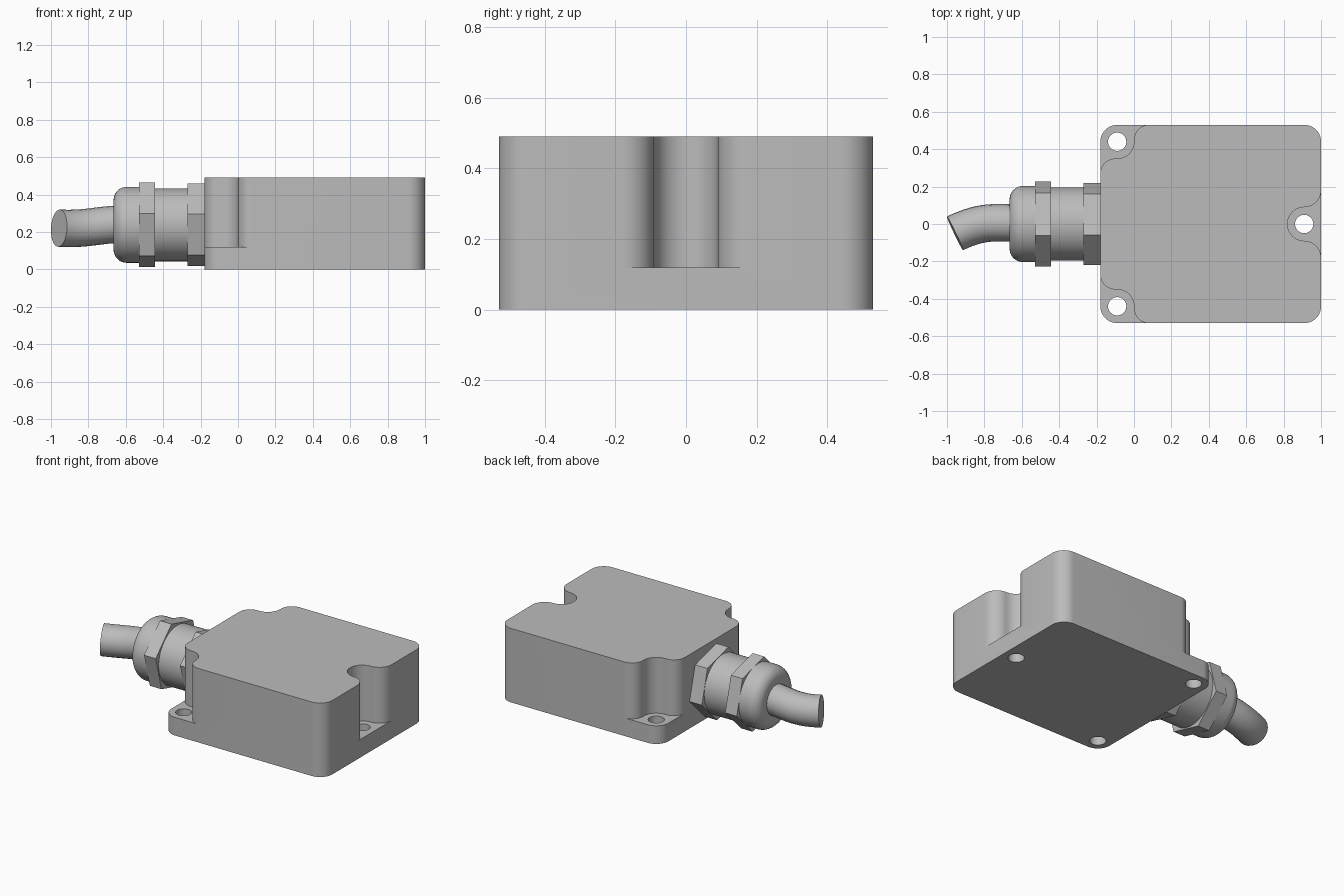
import bpy
import bmesh
from math import cos, sin, pi, radians
from mathutils import Matrix

if "Cube" in bpy.data.objects:
    bpy.data.objects.remove(bpy.data.objects["Cube"])

grey = bpy.data.materials.new("plain grey")
grey.use_nodes = True
colour = (0.5, 0.5, 0.5, 1)
grey.diffuse_color = colour
grey.node_tree.nodes["Principled BSDF"].inputs["Base Color"].default_value = colour

LEFT, RIGHT, HALF_Y, TOP, BASE = -0.18, 1.0, 0.53, 0.49, 0.12
R = 0.09
AXIS_Z = 0.238


def arc(cx, cy, r, start, end, n=12):
    """Points on an arc, angles in degrees."""
    return [(cx + r * cos(radians(start + (end - start) * i / n)),
             cy + r * sin(radians(start + (end - start) * i / n))) for i in range(n + 1)]


def finish(obj):
    obj.data.materials.clear()
    obj.data.materials.append(grey)
    bpy.ops.object.select_all(action='DESELECT')
    obj.select_set(True)
    bpy.context.view_layer.objects.active = obj
    bpy.ops.object.shade_smooth_by_angle(angle=radians(30))


def mesh_object(name, bm):
    bmesh.ops.remove_doubles(bm, verts=bm.verts, dist=1e-5)
    bmesh.ops.recalc_face_normals(bm, faces=bm.faces)
    mesh = bpy.data.meshes.new(name)
    bm.to_mesh(mesh)
    bm.free()
    obj = bpy.data.objects.new(name, mesh)
    bpy.context.collection.objects.link(obj)
    return obj


def prism(name, points, z0, z1):
    bm = bmesh.new()
    face = bm.faces.new([bm.verts.new((x, y, z0)) for x, y in points])
    new = bmesh.ops.extrude_face_region(bm, geom=[face])["geom"]
    bmesh.ops.translate(bm, vec=(0, 0, z1 - z0),
                        verts=[v for v in new if isinstance(v, bmesh.types.BMVert)])
    return mesh_object(name, bm)


def cut(target, cutter):
    mod = target.modifiers.new("cut", 'BOOLEAN')
    mod.operation = 'DIFFERENCE'
    mod.solver = 'EXACT'
    mod.object = cutter
    bpy.context.view_layer.objects.active = target
    bpy.ops.object.modifier_apply(modifier=mod.name)
    bpy.data.objects.remove(cutter)


def turned(name, profile, steps=64, turn=0):
    """Revolve (x, radius) points around the gland axis."""
    bm = bmesh.new()
    verts = [bm.verts.new((x, r, 0)) for x, r in profile]
    edges = [bm.edges.new(pair) for pair in zip(verts, verts[1:])]
    bmesh.ops.spin(bm, geom=verts + edges, cent=(0, 0, 0), axis=(1, 0, 0),
                   angle=2 * pi, steps=steps, use_duplicate=False)
    bm.transform(Matrix.Translation((0, 0, AXIS_Z)) @ Matrix.Rotation(turn, 4, 'X'))
    obj = mesh_object(name, bm)
    finish(obj)
    return obj


# Housing block with rounded vertical corners
cx0, cx1, cy = LEFT + R, RIGHT - R, HALF_Y - R
housing = prism("housing", arc(cx1, cy, R, 0, 90) + arc(cx0, cy, R, 90, 180)
                + arc(cx0, -cy, R, 180, 270) + arc(cx1, -cy, R, 270, 360), 0, TOP)

# Corner recesses above the mounting ears
flare = 0.08
corner = (arc(LEFT + flare, cy - R - flare, flare, 180, 90)
          + arc(cx0, cy, R, -90, 0)
          + arc(cx0 + R + flare, HALF_Y - flare, flare, 180, 90)
          + [(cx0 + R + flare, 0.7), (-0.35, 0.7), (-0.35, cy - R - flare)])
for side in (1, -1):
    cut(housing, prism("corner_cutter", [(x, y * side) for x, y in corner], BASE, 0.6))

# Recess in the end wall
end_notch = (arc(cx1, 2 * R, R, 0, -90) + arc(cx1, 0, R, 90, 270)
             + arc(cx1, -2 * R, R, 90, 0) + [(1.2, -2 * R), (1.2, 2 * R)])
cut(housing, prism("notch_cutter", end_notch, BASE, 0.6))

# Mounting holes
for hx, hy in ((cx0, cy), (cx0, -cy), (cx1, 0)):
    cut(housing, prism("hole_cutter", arc(hx, hy, 0.049, 0, 360, 32)[:-1], -0.1, 0.3))
finish(housing)

# Cable gland: two hexagonal nuts, barrel and domed cap
for name, x0, x1, r in (("housing_nut", -0.27, LEFT, 0.228), ("clamp_nut", -0.53, -0.445, 0.234)):
    turned(name, [(x0, 0), (x0, r), (x1, r), (x1, 0)], 6, radians(45))
turned("gland_barrel", [(-0.46, 0), (-0.46, 0.195), (-0.25, 0.195), (-0.25, 0)])
dome = arc(-0.595, 0.133, 0.07, 180, 90, 10)
turned("domed_cap", [(-0.665, 0)] + dome + [(-0.52, 0.203), (-0.52, 0)])

# Bent cable
curve = bpy.data.curves.new("cable", 'CURVE')
curve.dimensions = '3D'
curve.bevel_depth = 0.1
curve.bevel_resolution = 8
curve.use_fill_caps = True
spline = curve.splines.new('BEZIER')
spline.bezier_points.add(1)
spline.resolution_u = 20
path = (((-0.62, 0.005, 0.241), (0.12, 0, 0)), ((-0.957, -0.05, 0.22), (0.15, 0.072, -0.008)))
for point, (co, h) in zip(spline.bezier_points, path):
    point.co = co
    point.handle_left = [c + d for c, d in zip(co, h)]
    point.handle_right = [c - d for c, d in zip(co, h)]
cable = bpy.data.objects.new("cable", curve)
bpy.context.collection.objects.link(cable)
bpy.ops.object.select_all(action='DESELECT')
cable.select_set(True)
bpy.context.view_layer.objects.active = cable
bpy.ops.object.convert(target='MESH')
finish(bpy.context.view_layer.objects.active)
